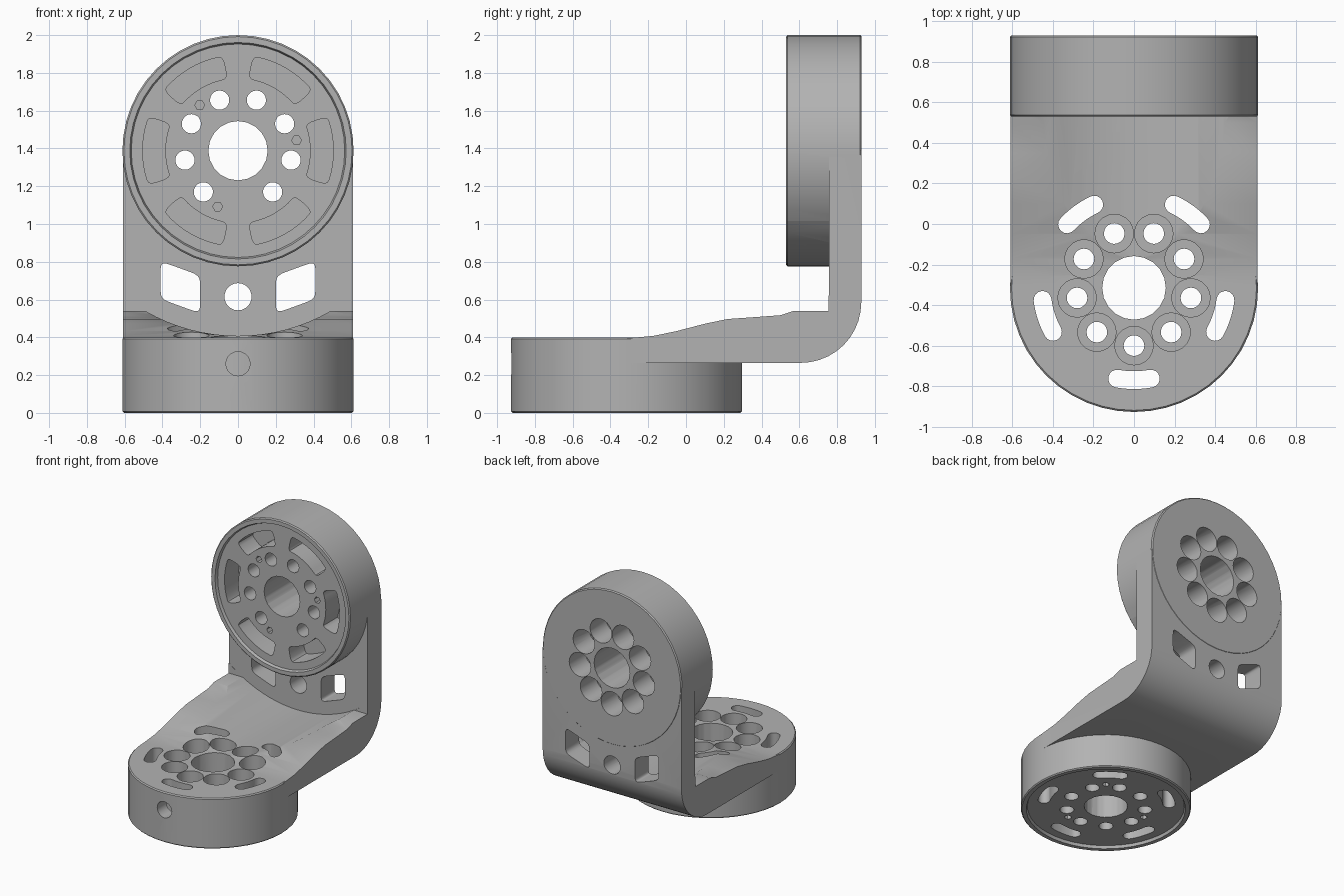
import bpy, bmesh
from math import sin, cos, pi, radians, copysign
from mathutils import Matrix, Vector

cube = bpy.data.objects.get("Cube")
if cube:
    bpy.data.objects.remove(cube, do_unlink=True)

metal = bpy.data.materials.new("grey_metal")
metal.use_nodes = True
GREY = (0.45, 0.45, 0.45, 1)
metal.diffuse_color = GREY
metal.node_tree.nodes["Principled BSDF"].inputs["Base Color"].default_value = GREY

WIDTH = 0.61
DISC_R = 0.612
LOW_Y = -0.315      # lower disc axis
UP_Z = 1.388        # upper disc axis
THROUGH = 0.7


# ---- helpers -------------------------------------------------------------
def finish(bm, name):
    bmesh.ops.remove_doubles(bm, verts=bm.verts, dist=1e-5)
    bmesh.ops.recalc_face_normals(bm, faces=bm.faces)
    mesh = bpy.data.meshes.new(name)
    bm.to_mesh(mesh)
    bm.free()
    mesh.materials.append(metal)
    obj = bpy.data.objects.new(name, mesh)
    bpy.context.collection.objects.link(obj)
    return obj


def add_lathe(bm, profile, steps, at=(0, 0, 0)):
    """Spin a list of (radius, height) points around the z axis."""
    verts = [bm.verts.new((r, 0, z)) for r, z in profile]
    edges = [bm.edges.new(pair) for pair in zip(verts, verts[1:])]
    out = bmesh.ops.spin(bm, geom=verts + edges, cent=(0, 0, 0), axis=(0, 0, 1),
                         angle=2 * pi, steps=steps, use_duplicate=False)
    moved = set(verts)
    moved.update(v for v in out["geom_last"] if isinstance(v, bmesh.types.BMVert))
    todo = list(moved)
    while todo:
        for e in todo.pop().link_edges:
            for v in e.verts:
                if v not in moved:
                    moved.add(v)
                    todo.append(v)
    bmesh.ops.translate(bm, verts=list(moved), vec=at)


def add_prism(bm, points, direction):
    """Extrude a closed outline of 3D points."""
    face = bm.faces.new([bm.verts.new(p) for p in points])
    out = bmesh.ops.extrude_face_region(bm, geom=[face], use_keep_orig=True)
    bmesh.ops.translate(bm, vec=direction,
                        verts=[v for v in out["geom"] if isinstance(v, bmesh.types.BMVert)])


def boolean(target, tool, operation):
    mod = target.modifiers.new("cut", 'BOOLEAN')
    mod.operation = operation
    mod.solver = 'EXACT'
    mod.object = tool
    tool.hide_render = True
    bpy.context.view_layer.objects.active = target
    bpy.ops.object.modifier_apply(modifier=mod.name)
    bpy.data.objects.remove(tool, do_unlink=True)


def power(value, exponent):
    return copysign(abs(value) ** exponent, value)


def polar(radius, degrees, z=0):
    return Vector((radius * cos(radians(degrees)), radius * sin(radians(degrees)), z))


def arc_slot(radius, half_width, angle, half_angle, cap, exponent, z):
    """Outline of a curved slot with rounded ends."""
    pts = []
    for side in (1, -1):
        for i in range(9):                      # long edge
            a = angle + side * half_angle * (i / 4 - 1)
            pts.append(polar(radius + side * half_width, a, z))
        for i in range(1, 8):                   # end cap
            t = pi * i / 8
            r = radius + side * half_width * power(cos(t), exponent)
            along = Vector((-sin(radians(angle + side * half_angle)),
                            cos(radians(angle + side * half_angle)), 0))
            pts.append(polar(r, angle + side * half_angle, z)
                       + along * side * cap * power(sin(t), exponent))
    return pts


def disc(name, place):
    """Chamfered disc with a raised rim round its recessed mounting face."""
    bm = bmesh.new()
    add_lathe(bm, [(0, 0.022), (0.565, 0.022), (0.573, 0), (DISC_R - 0.008, 0),
                   (DISC_R, 0.008), (DISC_R, 0.392), (DISC_R - 0.008, 0.4), (0, 0.4)], 48)
    obj = finish(bm, name)
    obj.data.transform(place)
    return obj


def disc_cutter(name, place, start, slots):
    """Centre bore, ring of counterbored holes, pin holes and curved slots."""
    bm = bmesh.new()
    add_lathe(bm, [(0, -0.1), (0.157, -0.1), (0.157, THROUGH), (0, THROUGH)], 20)
    for k in range(9):
        add_lathe(bm, [(0, -0.1), (0.051, -0.1), (0.051, 0.2), (0.095, 0.2),
                       (0.095, THROUGH), (0, THROUGH)], 20, polar(0.285, start + 40 * k))
    for k in range(3):
        add_lathe(bm, [(0, -0.1), (0.026, -0.1), (0.026, 0.1), (0, 0.1)], 6,
                  polar(0.315, start - 100 + 120 * k))
    for outline, depth in slots:
        add_prism(bm, outline, (0, 0, depth))
    obj = finish(bm, name)
    obj.data.transform(place)
    return obj


# ---- L-shaped bracket ----------------------------------------------------
corner = [(0.608 + 0.32 * sin(t), 0.585 - 0.32 * cos(t))
          for t in (pi / 2 * i / 10 for i in range(11))]
side = [(-0.31, 0.265)] + corner + [
    (0.928, UP_Z), (0.755, UP_Z), (0.755, 0.54), (0.57, 0.54), (0.5, 0.517),
    (0.35, 0.506), (0.22, 0.497), (0.1, 0.472), (-0.05, 0.433), (-0.17, 0.408), (-0.31, 0.395)]
bm = bmesh.new()
add_prism(bm, [(-WIDTH, y, z) for y, z in side], (2 * WIDTH, 0, 0))
bracket = finish(bm, "angle_bracket")

# Clearance scoop in the top of the foot
to_back = Matrix.Rotation(-pi / 2, 4, 'X')
bm = bmesh.new()
add_lathe(bm, [(0, -1.2), (0.98, -1.2), (0.98, 0.757), (0, 0.757)], 96)
scoop = finish(bm, "scoop_cutter")
scoop.data.transform(Matrix.Translation((0, 0, UP_Z)) @ to_back)
boolean(bracket, scoop, 'DIFFERENCE')

# ---- discs ---------------------------------------------------------------
low_place = Matrix.Translation((0, LOW_Y, 0))
up_place = Matrix.Translation((0, 0.53, UP_Z)) @ to_back
boolean(bracket, disc("lower_disc", low_place), 'UNION')
boolean(bracket, disc("upper_disc", up_place), 'UNION')

low_slots = [(arc_slot(0.455, 0.044, -90 + 72 * k, 10.5, 0.044, 1, -0.1), THROUGH + 0.1)
             for k in range(5)]
up_slots = [(arc_slot(0.445, 0.06, 60 * k, 18, 0.025, 0.7, -0.1), 0.3)
            for k in range(6)]
boolean(bracket, disc_cutter("lower_holes", low_place, -90, low_slots), 'DIFFERENCE')
boolean(bracket, disc_cutter("upper_holes", up_place, 90, up_slots), 'DIFFERENCE')

# ---- windows and cable hole in the upright -------------------------------
bm = bmesh.new()
for sx in (-1, 1):
    outline = []
    for i in range(32):
        t = 2 * pi * (i + 0.5) / 32
        a, b = power(cos(t), 0.3), power(sin(t), 0.3)
        outline.append((sx * (0.305 + 0.105 * a), 0.7, 0.665 + 0.038 * a + 0.1 * b))
    add_prism(bm, outline, (0, 0.5, 0))
add_prism(bm, [(0.072 * cos(pi * i / 12), 0.7, 0.615 + 0.072 * sin(pi * i / 12))
               for i in range(24)], (0, 0.5, 0))
boolean(bracket, finish(bm, "upright_openings"), 'DIFFERENCE')

# ---- radial hole in the front of the lower disc --------------------------
bm = bmesh.new()
add_prism(bm, [(0.064 * cos(pi * i / 10), -1.1, 0.26 + 0.064 * sin(pi * i / 10))
               for i in range(20)], (0, 0.34, 0))
boolean(bracket, finish(bm, "front_hole"), 'DIFFERENCE')

# ---- shading -------------------------------------------------------------
bpy.ops.object.select_all(action='DESELECT')
bracket.select_set(True)
bpy.context.view_layer.objects.active = bracket
bpy.ops.object.shade_smooth_by_angle(angle=radians(30))
